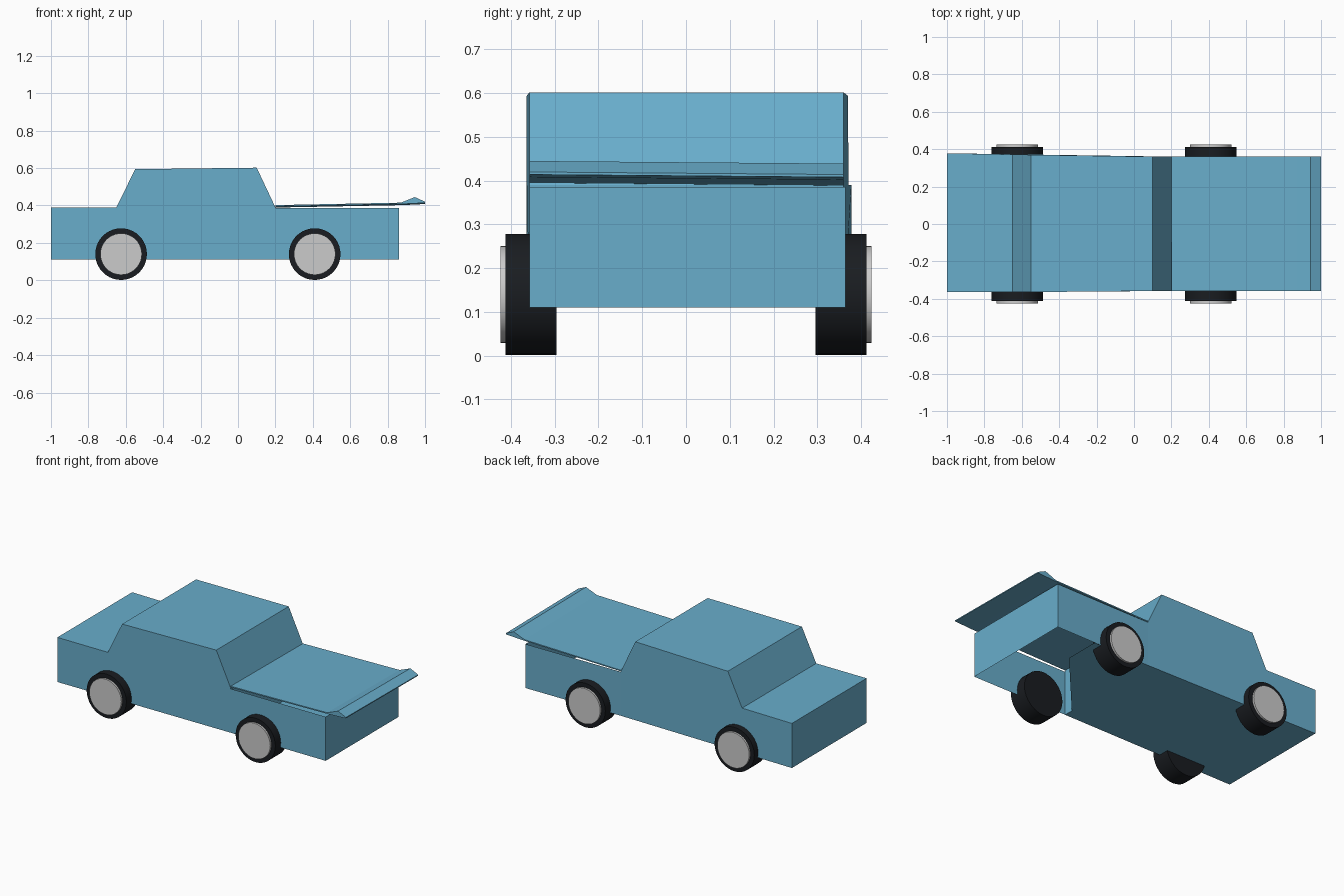
import bpy, bmesh
from math import radians

if "Cube" in bpy.data.objects:
    bpy.data.objects.remove(bpy.data.objects["Cube"])


def material(name, rgb):
    m = bpy.data.materials.new(name)
    m.diffuse_color = (*rgb, 1)
    m.use_nodes = True
    m.node_tree.nodes["Principled BSDF"].inputs["Base Color"].default_value = m.diffuse_color
    return m


BLUE = material("blue_paint", (0.14, 0.42, 0.60))
BLACK = material("black_rubber", (0.01, 0.012, 0.015))


def make_object(name, bm, mat=None):
    bmesh.ops.recalc_face_normals(bm, faces=bm.faces)
    me = bpy.data.meshes.new(name)
    bm.to_mesh(me)
    bm.free()
    ob = bpy.data.objects.new(name, me)
    bpy.context.collection.objects.link(ob)
    if mat:
        me.materials.append(mat)
    return ob


def right_y(x):
    return -0.358 - (0.006 if x < -0.5 else 0)


def left_y(x):
    return 0.36 + max(0, -0.018 * x)


def prism(name, profile, mat, tilt=0.0):
    """Extrude a side profile (x, z) across the width of the car."""
    bm = bmesh.new()
    near = [bm.verts.new((x, right_y(x), z + tilt)) for x, z in profile]
    far = [bm.verts.new((x, left_y(x), z - tilt)) for x, z in profile]
    bm.faces.new(near)
    bm.faces.new(far)
    n = len(profile)
    for i in range(n):
        j = (i + 1) % n
        bm.faces.new((near[i], near[j], far[j], far[i]))
    return make_object(name, bm, mat)


# Body with cabin
prism("body", [(-1, 0.11), (0.2, 0.11), (0.2, 0.39), (0.1, 0.602),
               (-0.55, 0.594), (-0.65, 0.39), (-1, 0.39)], BLUE)

# Open compartment under the lid: three walls and a partial floor
bm = bmesh.new()
path = [(0.2, -0.358), (0.86, -0.358), (0.86, 0.365), (0.2, 0.36)]
low = [bm.verts.new((x, y, 0.11)) for x, y in path]
high = [bm.verts.new((x, y, 0.386)) for x, y in path]
for i in range(3):
    bm.faces.new((low[i], low[i + 1], high[i + 1], high[i]))
floor = [(0.2, -0.3), (0.59, 0.14), (0.59, 0.362), (0.2, 0.36)]
bm.faces.new([bm.verts.new((x, y, 0.11)) for x, y in floor])
make_object("compartment", bm, BLUE)

# Slightly raised lid with an end lip
prism("lid", [(0.2, 0.392), (0.88, 0.405), (1.0, 0.411), (1.0, 0.417),
              (0.945, 0.442), (0.87, 0.412), (0.2, 0.399)], BLUE, 0.003)


def disc(name, x, y0, y1, radius, mat=None):
    bm = bmesh.new()
    bmesh.ops.create_cone(bm, cap_ends=True, segments=40, radius1=radius,
                          radius2=radius, depth=abs(y1 - y0))
    ob = make_object(name, bm, mat)
    ob.location = (x, (y0 + y1) / 2, 0.14)
    ob.rotation_euler.x = radians(90)
    bpy.ops.object.select_all(action='DESELECT')
    ob.select_set(True)
    bpy.context.view_layer.objects.active = ob
    bpy.ops.object.shade_smooth_by_angle()


# Wheels and hubcaps
for x in (-0.625, 0.41):
    for s in (-1, 1):
        disc("tyre", x, s * 0.296, s * 0.412, 0.138, BLACK)
        disc("hubcap", x, s * 0.40, s * 0.424, 0.111)
